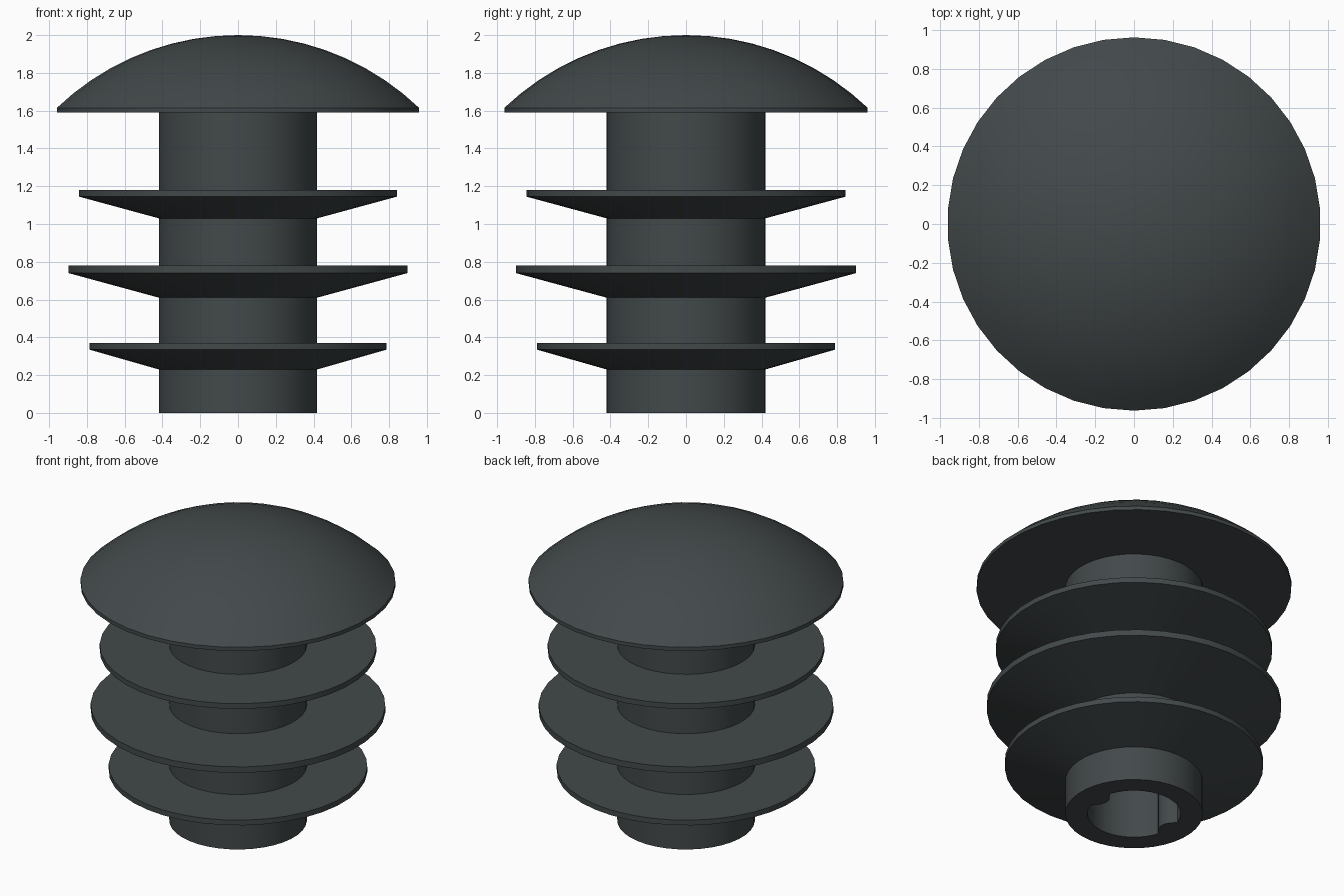
import bpy, bmesh, math

if "Cube" in bpy.data.objects:
    bpy.data.objects.remove(bpy.data.objects["Cube"])

SIDES = 38
SHAFT_R, BORE_R, BORE_TOP = 0.42, 0.284, 1.59
CAP_R, CAP_EDGE, CAP_LIP, TOP = 0.962, 1.59, 1.615, 2.0
# fins: (outer radius, root z, rim bottom z, top z)
FINS = [(0.79, 0.23, 0.335, 0.37), (0.90, 0.61, 0.74, 0.78), (0.845, 1.03, 1.145, 1.18)]


def make_object(name, bm):
    bmesh.ops.recalc_face_normals(bm, faces=bm.faces)
    mesh = bpy.data.meshes.new(name)
    bm.to_mesh(mesh)
    bm.free()
    obj = bpy.data.objects.new(name, mesh)
    bpy.context.collection.objects.link(obj)
    return obj


def lathe(name, profile):
    """Revolve (radius, z) points around z; both ends lie on the axis."""
    bm = bmesh.new()
    verts = [bm.verts.new((0, r, z)) for r, z in profile]
    edges = [bm.edges.new(pair) for pair in zip(verts, verts[1:])]
    bmesh.ops.spin(bm, geom=verts + edges, axis=(0, 0, 1), cent=(0, 0, 0),
                   angle=math.tau, steps=SIDES, use_duplicate=False)
    bmesh.ops.remove_doubles(bm, verts=bm.verts, dist=1e-4)
    return make_object(name, bm)


# Shaft, fins and domed cap as one revolved profile
profile = [(0, 0), (SHAFT_R, 0)]
for r, root, rim, top in FINS:
    profile += [(SHAFT_R, root), (r, rim), (r, top), (SHAFT_R, top)]
profile += [(SHAFT_R, CAP_EDGE), (CAP_R, CAP_EDGE)]
rise = TOP - CAP_LIP
dome_r = (CAP_R ** 2 + rise ** 2) / (2 * rise)
half = math.asin(CAP_R / dome_r)
RINGS = 9
for i in range(RINGS + 1):
    a = half * (1 - i / RINGS)
    profile.append((dome_r * math.sin(a), TOP - dome_r * (1 - math.cos(a))))
body = lathe("finned_plug", profile)


# Bore cutter: round hole with two rounded ribs on the x sides
def bore_radius(a, rib_dist=0.31, rib_r=0.09):
    s, c = math.sin(a), abs(math.cos(a))
    under = rib_r ** 2 - (rib_dist * s) ** 2
    return min(BORE_R, rib_dist * c - math.sqrt(under)) if under > 0 else BORE_R


bm = bmesh.new()
angles = [math.tau * i / 96 for i in range(96)]
face = bm.faces.new([bm.verts.new((bore_radius(a) * math.cos(a),
                                   bore_radius(a) * math.sin(a), -0.1)) for a in angles])
new = bmesh.ops.extrude_face_region(bm, geom=[face], use_keep_orig=True)["geom"]
bmesh.ops.translate(bm, vec=(0, 0, BORE_TOP + 0.1),
                    verts=[g for g in new if isinstance(g, bmesh.types.BMVert)])
cutter = make_object("bore_cutter", bm)
cutter.hide_render = True

cut = body.modifiers.new("bore", 'BOOLEAN')
cut.operation, cut.solver, cut.object = 'DIFFERENCE', 'EXACT', cutter
bpy.context.view_layer.objects.active = body
body.select_set(True)
bpy.ops.object.modifier_apply(modifier=cut.name)
bpy.data.objects.remove(cutter)

# Dark grey plastic and smooth shading with crisp edges
mat = bpy.data.materials.new("dark_plastic")
mat.diffuse_color = (0.055, 0.066, 0.069, 1)
mat.use_nodes = True
mat.node_tree.nodes["Principled BSDF"].inputs["Base Color"].default_value = mat.diffuse_color
body.data.materials.clear()
body.data.materials.append(mat)
bpy.ops.object.shade_smooth_by_angle(angle=math.radians(30))
